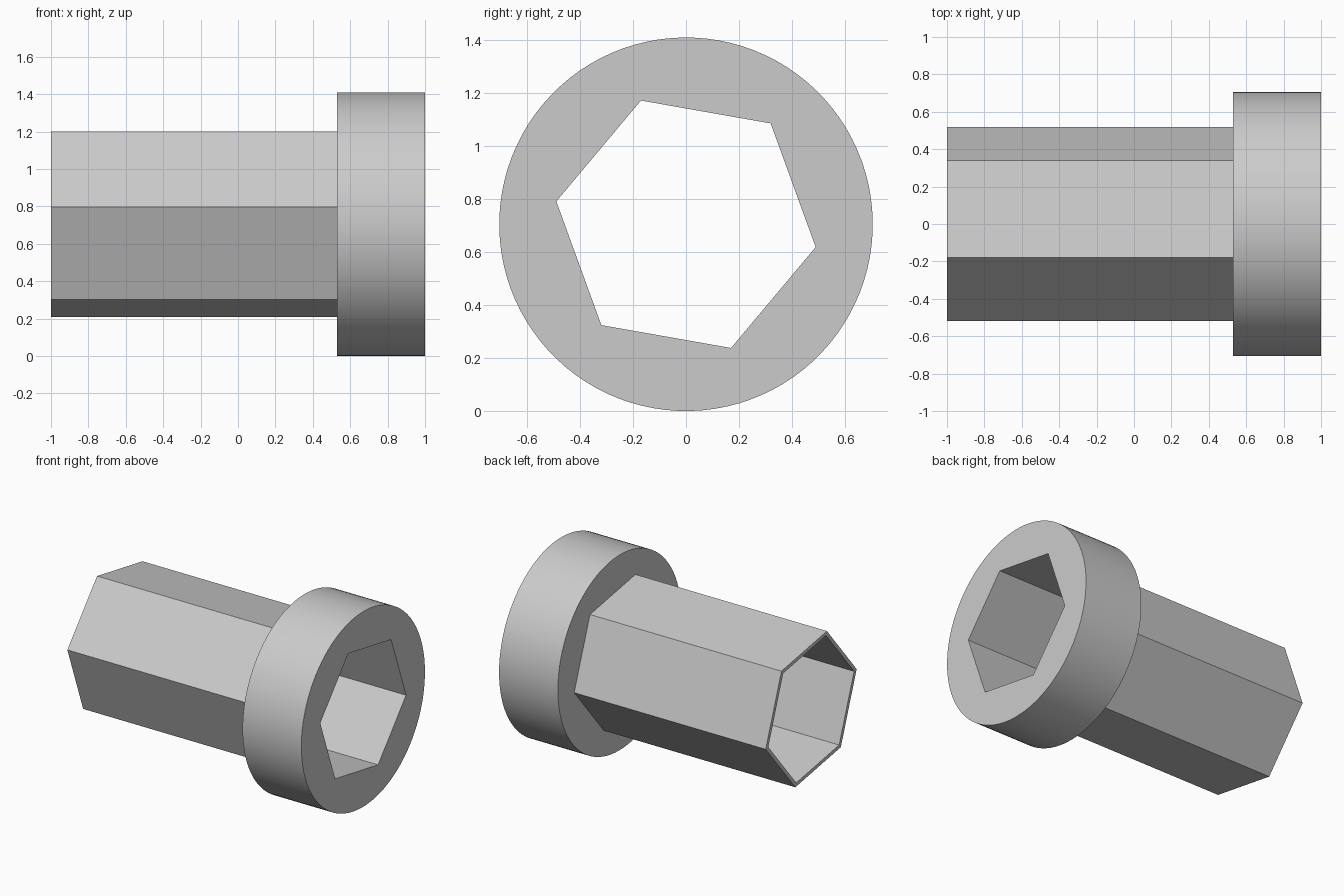
import bpy, bmesh, math

cube = bpy.data.objects.get("Cube")
if cube:
    bpy.data.objects.remove(cube, do_unlink=True)

RIM_R = 0.705          # collar radius, also the axis height
BORE_R, TUBE_R = 0.497, 0.527
TWIST = math.radians(-10)
BACK, STEP, FRONT = -1.0, 0.53, 1.0

grey = bpy.data.materials.new("light grey")
grey.use_nodes = True
colour = (0.6, 0.6, 0.6, 1)
grey.diffuse_color = colour
grey.node_tree.nodes["Principled BSDF"].inputs["Base Color"].default_value = colour

bm = bmesh.new()


def ring(x, radius, sides):
    """Closed loop of edges around the x axis."""
    verts = []
    for i in range(sides):
        a = TWIST + math.tau * i / sides
        verts.append(bm.verts.new((x, radius * math.cos(a), RIM_R + radius * math.sin(a))))
    edges = [bm.edges.new((verts[i - 1], verts[i])) for i in range(sides)]
    return verts, edges


def wall(a, b, smooth=False):
    """Quads between two loops with the same number of sides."""
    va, vb = a[0], b[0]
    for i in range(len(va)):
        bm.faces.new((va[i - 1], va[i], vb[i], vb[i - 1])).smooth = smooth


def annulus(outer, inner):
    """Flat face with a hole between two loops."""
    bmesh.ops.triangle_fill(bm, edges=outer[1] + inner[1], use_beauty=True)


# Hexagonal bore, open at both ends
bore_back, bore_front = ring(BACK, BORE_R, 6), ring(FRONT, BORE_R, 6)
wall(bore_back, bore_front)

# Thin hexagonal sleeve with its end lip
sleeve_back, sleeve_step = ring(BACK, TUBE_R, 6), ring(STEP, TUBE_R, 6)
wall(bore_back, sleeve_back)
wall(sleeve_back, sleeve_step)

# Round collar
collar_step, collar_front = ring(STEP, RIM_R, 96), ring(FRONT, RIM_R, 96)
wall(collar_step, collar_front, smooth=True)
annulus(collar_step, sleeve_step)
annulus(collar_front, bore_front)

bmesh.ops.recalc_face_normals(bm, faces=bm.faces)
mesh = bpy.data.meshes.new("hex_sleeve_with_collar")
bm.to_mesh(mesh)
bm.free()
mesh.materials.append(grey)
sleeve = bpy.data.objects.new("hex_sleeve_with_collar", mesh)
bpy.context.collection.objects.link(sleeve)

# Smooth collar, crisp corners
bpy.context.view_layer.objects.active = sleeve
sleeve.select_set(True)
bpy.ops.object.shade_smooth_by_angle(angle=math.radians(30))
